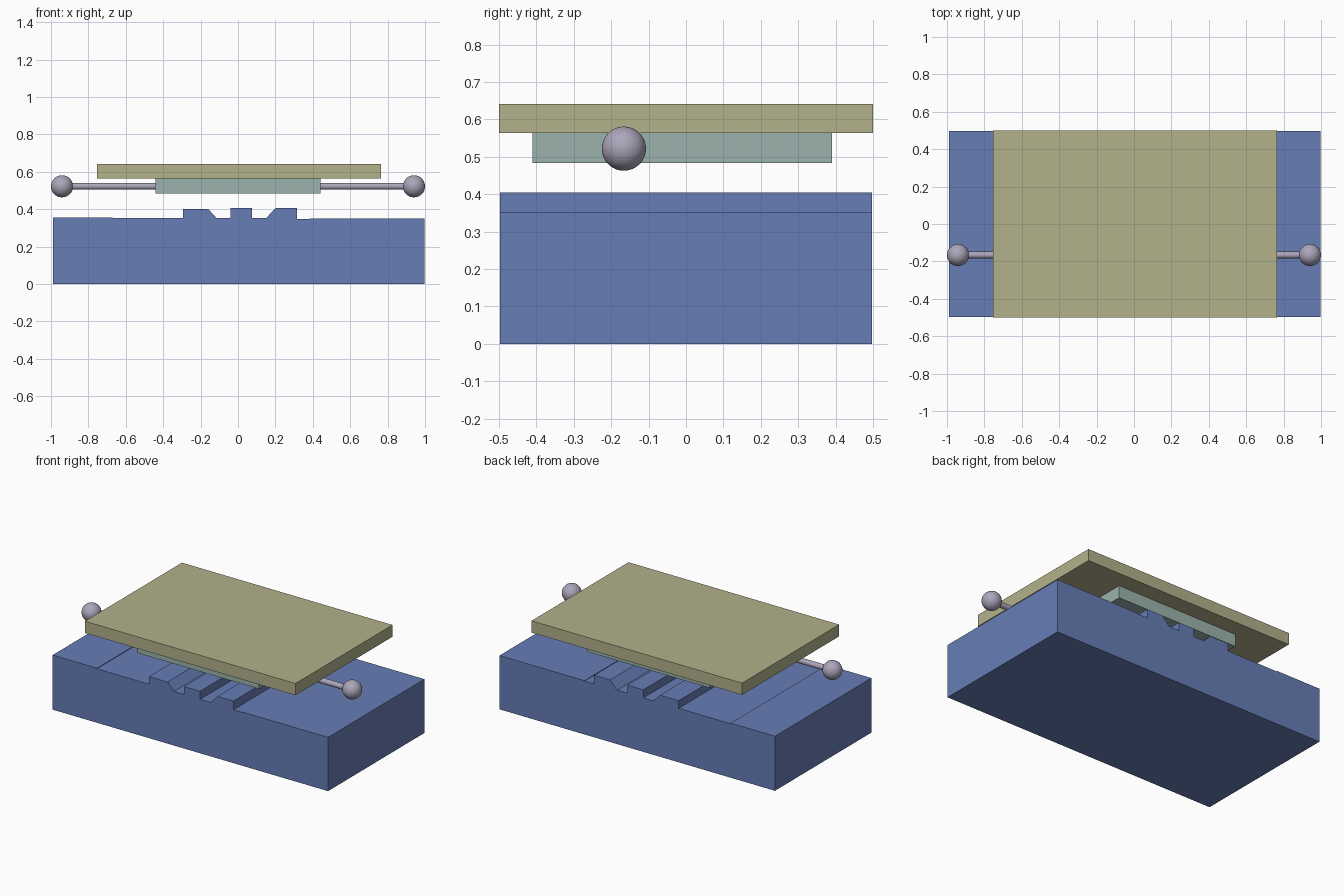
import bpy
import bmesh
import math

cube = bpy.data.objects.get("Cube")
if cube:
    bpy.data.objects.remove(cube, do_unlink=True)


def material(name, rgb):
    mat = bpy.data.materials.new(name)
    mat.use_nodes = True
    color = (*rgb, 1)
    mat.diffuse_color = color
    mat.node_tree.nodes["Principled BSDF"].inputs["Base Color"].default_value = color
    return mat


BLUE = material("slate blue", (0.135, 0.205, 0.47))
TAN = material("khaki", (0.45, 0.44, 0.26))
TEAL = material("pale teal", (0.33, 0.45, 0.415))
GREY = material("lilac grey", (0.41, 0.38, 0.49))


def box(name, low, high, mat):
    center = [(a + b) / 2 for a, b in zip(low, high)]
    bpy.ops.mesh.primitive_cube_add(size=1, location=center)
    obj = bpy.context.object
    obj.name = name
    obj.scale = [b - a for a, b in zip(low, high)]
    bpy.ops.object.transform_apply(location=False, rotation=False)
    obj.data.materials.append(mat)


def extrude_profile(name, points, y_front, y_back, mat):
    bm = bmesh.new()
    face = bm.faces.new([bm.verts.new((x, y_front, z)) for x, z in points])
    result = bmesh.ops.extrude_face_region(bm, geom=[face])
    moved = [v for v in result["geom"] if isinstance(v, bmesh.types.BMVert)]
    bmesh.ops.translate(bm, verts=moved, vec=(0, y_back - y_front, 0))
    bmesh.ops.recalc_face_normals(bm, faces=bm.faces)
    mesh = bpy.data.meshes.new(name)
    bm.to_mesh(mesh)
    bm.free()
    mesh.materials.append(mat)
    bpy.context.collection.objects.link(bpy.data.objects.new(name, mesh))


# Base block with three ridges running front to back
extrude_profile("base_block", [
    (-0.99, 0), (0.998, 0), (0.998, 0.351), (0.385, 0.351), (0.385, 0.348),
    (0.315, 0.348), (0.315, 0.405), (0.2, 0.405), (0.15, 0.352),
    (0.075, 0.352), (0.075, 0.405), (-0.04, 0.405), (-0.04, 0.352),
    (-0.115, 0.352), (-0.16, 0.402), (-0.295, 0.402), (-0.295, 0.352),
    (-0.67, 0.352), (-0.67, 0.356), (-0.99, 0.356)], -0.497, 0.497, BLUE)

# Raised top plate and the block hanging under it
box("top_plate", (-0.755, -0.5, 0.564), (0.765, 0.5, 0.641), TAN)
box("lower_plate", (-0.442, -0.41, 0.484), (0.44, 0.39, 0.564), TEAL)

# Rods with ball handles, one on each side
ROD_Y, ROD_Z = -0.166, 0.522
for side, sign in (("left", 1), ("right", -1)):
    bpy.ops.mesh.primitive_cylinder_add(
        vertices=32, radius=0.018, depth=0.53,
        location=(sign * 0.675, ROD_Y, ROD_Z), rotation=(0, math.pi / 2, 0))
    rod = bpy.context.object
    rod.name = side + "_rod"
    rod.data.materials.append(GREY)
    bpy.ops.object.shade_smooth_by_angle()

    bpy.ops.mesh.primitive_uv_sphere_add(
        segments=40, ring_count=20, radius=0.059,
        location=(sign * 0.941, ROD_Y, ROD_Z))
    ball = bpy.context.object
    ball.name = side + "_ball_handle"
    ball.data.materials.append(GREY)
    bpy.ops.object.shade_smooth_by_angle()
